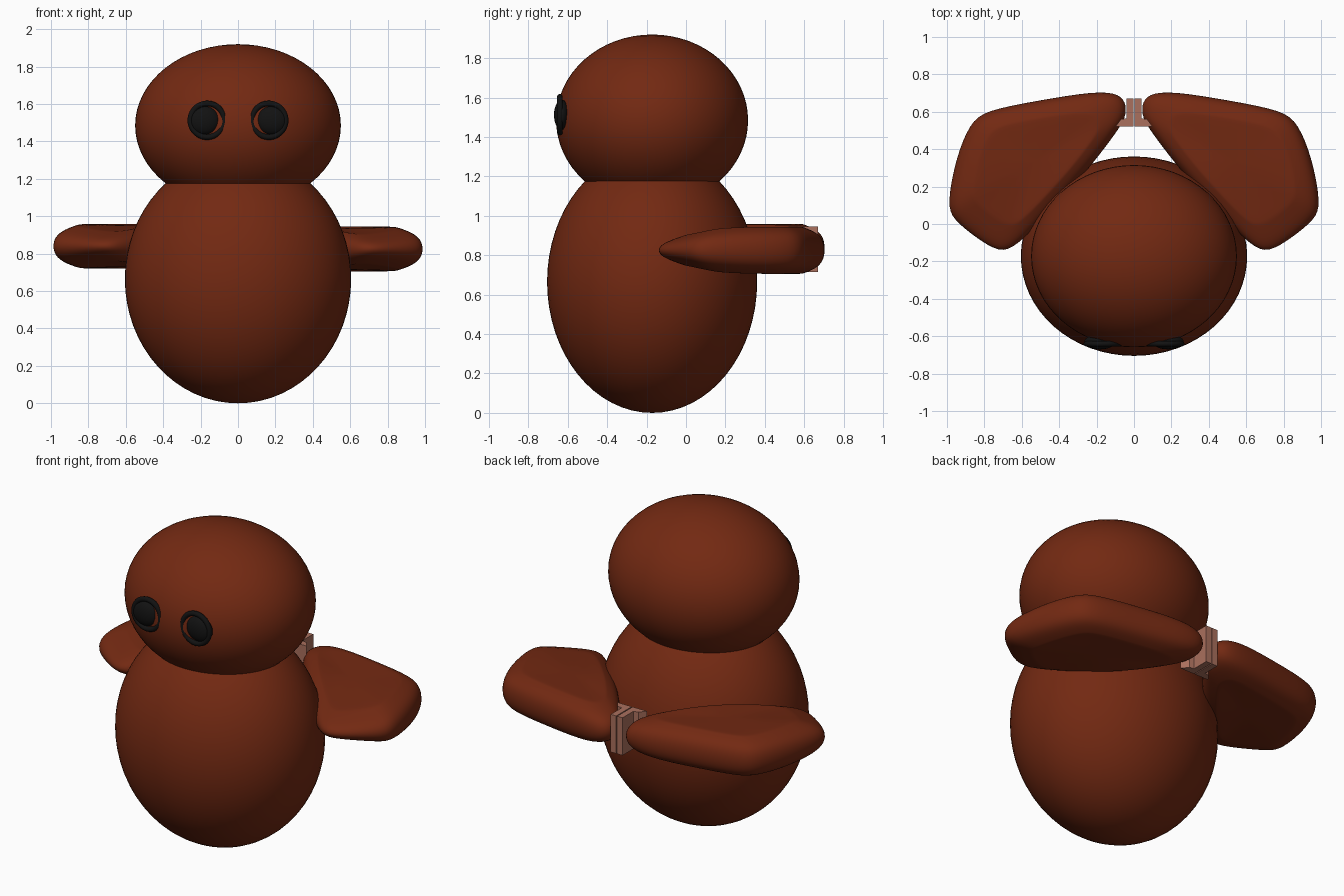
import bpy, bmesh, math
from mathutils import Vector

cube = bpy.data.objects.get("Cube")
if cube:
    bpy.data.objects.remove(cube, do_unlink=True)


def material(name, rgb):
    m = bpy.data.materials.new(name)
    m.use_nodes = True
    m.diffuse_color = (*rgb, 1)
    bsdf = m.node_tree.nodes["Principled BSDF"]
    bsdf.inputs["Base Color"].default_value = (*rgb, 1)
    bsdf.inputs["Roughness"].default_value = 0.7
    return m


BROWN = material("rust brown", (0.17, 0.022, 0.006))
BLACK = material("black", (0.006, 0.006, 0.006))
PINK = material("dusty pink", (0.40, 0.16, 0.11))


def finish(obj, name, mat, angle=60):
    obj.name = name
    obj.data.materials.append(mat)
    bpy.ops.object.select_all(action="DESELECT")
    obj.select_set(True)
    bpy.context.view_layer.objects.active = obj
    bpy.ops.object.shade_smooth_by_angle(angle=math.radians(angle))
    return obj


def ellipsoid(name, centre, radii, mat, segments=64):
    bpy.ops.mesh.primitive_uv_sphere_add(segments=segments, ring_count=segments // 2, location=centre)
    obj = bpy.context.object
    obj.scale = radii
    bpy.ops.object.transform_apply(location=False, rotation=False, scale=True)
    return finish(obj, name, mat)


def mesh_object(name, bm, mat, angle=60):
    bmesh.ops.recalc_face_normals(bm, faces=bm.faces)
    mesh = bpy.data.meshes.new(name)
    bm.to_mesh(mesh)
    bm.free()
    obj = bpy.data.objects.new(name, mesh)
    bpy.context.collection.objects.link(obj)
    return finish(obj, name, mat, angle)


# Body and head
ellipsoid("body", (0, -0.172, 0.665), (0.605, 0.533, 0.665), BROWN)
ellipsoid("head", (0, -0.172, 1.485), (0.55, 0.487, 0.435), BROWN)

# Wing plan outline, on the +x side
OUTLINE = [(0.035, 0.64), (0.07, 0.70), (0.20, 0.715), (0.50, 0.665), (0.80, 0.61),
           (0.88, 0.54), (0.955, 0.36), (1.005, 0.10), (0.97, 0.02), (0.85, -0.075),
           (0.72, -0.16), (0.63, -0.125), (0.45, 0.06), (0.25, 0.28), (0.09, 0.49), (0.04, 0.57)]
LAYERS = 8


def wing(name, side, mid_z):
    """Pillow-shaped slab: stacked outlines that shrink towards top and bottom."""
    bm = bmesh.new()
    centre = Vector((0.55, 0.33))
    rings = []
    for k in range(1, LAYERS):
        a = math.pi * (k / LAYERS - 0.5)
        shrink = math.cos(a) ** 0.38
        lift = math.copysign(abs(math.sin(a)) ** 0.8, a)
        ring = []
        for p in OUTLINE:
            x, y = centre + (Vector(p) - centre) * shrink
            front = min(1, max(0, (y + 0.15) / 0.35))
            inner = min(1, max(0, x / 0.3))
            half = 0.128 * (0.4 + 0.6 * front) * (0.85 + 0.15 * inner)
            ring.append(bm.verts.new((side * x, y, mid_z + half * lift)))
        rings.append(ring)
    n = len(OUTLINE)
    for low, high in zip(rings, rings[1:]):
        for i in range(n):
            j = (i + 1) % n
            bm.faces.new((low[i], low[j], high[j], high[i]))
    # Close top and bottom with inset panels
    for ring in (rings[0], rings[-1]):
        cap = bm.faces.new(ring)
        bmesh.ops.inset_individual(bm, faces=[cap], thickness=0.08)
    obj = mesh_object(name, bm, BROWN, 180)
    sub = obj.modifiers.new("smooth", "SUBSURF")
    sub.levels = sub.render_levels = 2


wing("left_wing", 1, 0.825)
wing("right_wing", -1, 0.84)

# Clip joining the wings: two mirrored extruded L profiles with a seam
CLIP = [(0.003, 0.52), (0.10, 0.52), (0.07, 0.56), (0.04, 0.565), (0.04, 0.67), (0.003, 0.67)]
for side, label in ((1, "left"), (-1, "right")):
    bm = bmesh.new()
    face = bm.faces.new([bm.verts.new((side * x, y, 0.715)) for x, y in CLIP])
    top = bmesh.ops.extrude_face_region(bm, geom=[face])
    verts = [g for g in top["geom"] if isinstance(g, bmesh.types.BMVert)]
    bmesh.ops.translate(bm, verts=verts, vec=(0, 0, 0.23))
    mesh_object(label + "_clip_half", bm, PINK, 20)

# Eyes: a domed pupil with a ring half sunk into the head
for side, label in ((1, "left"), (-1, "right")):
    ellipsoid(label + "_pupil", (side * 0.182, -0.63, 1.512), (0.084, 0.04, 0.076), BLACK, 32)
    bpy.ops.mesh.primitive_torus_add(major_segments=48, minor_segments=10, major_radius=0.09,
                                     minor_radius=0.015, location=(side * 0.165, -0.64, 1.513),
                                     rotation=(math.pi / 2, 0, 0))
    finish(bpy.context.object, label + "_eye_ring", BLACK)
